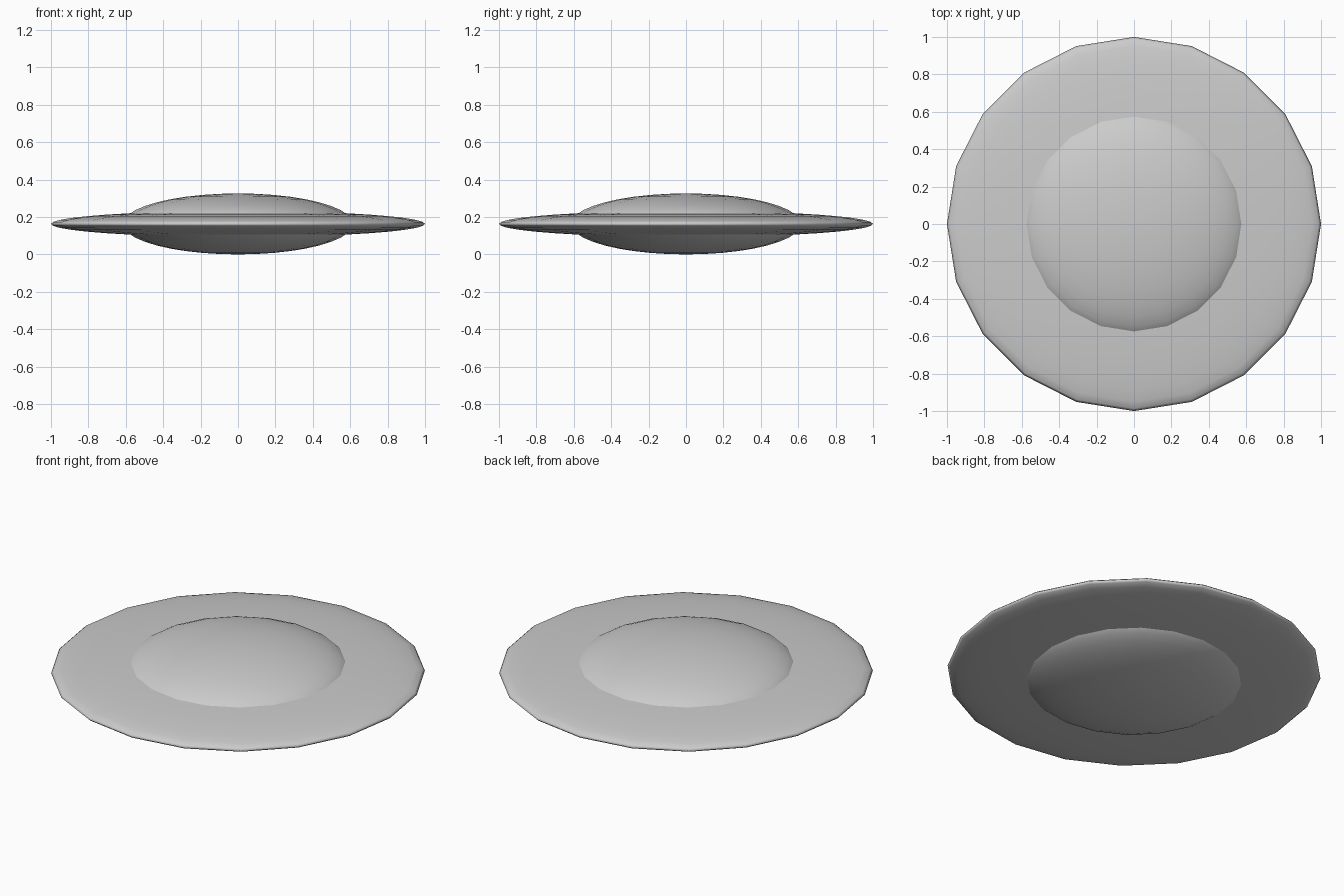
import bpy

if "Cube" in bpy.data.objects:
    bpy.data.objects.remove(bpy.data.objects["Cube"])

CENTER_Z = 0.163


def flattened_sphere(name, radius, half_height):
    bpy.ops.mesh.primitive_uv_sphere_add(segments=20, ring_count=20, radius=1,
                                         location=(0, 0, CENTER_Z))
    ob = bpy.context.object
    ob.name = name
    ob.scale = (radius, radius, half_height)
    bpy.ops.object.transform_apply(location=False, rotation=False, scale=True)
    bpy.ops.object.shade_smooth()
    return ob


# Wide thin saucer disc
flattened_sphere("saucer_disc", 1.0, 0.07)

# Central body bulging above and below the disc
flattened_sphere("central_dome", 0.615, CENTER_Z)
